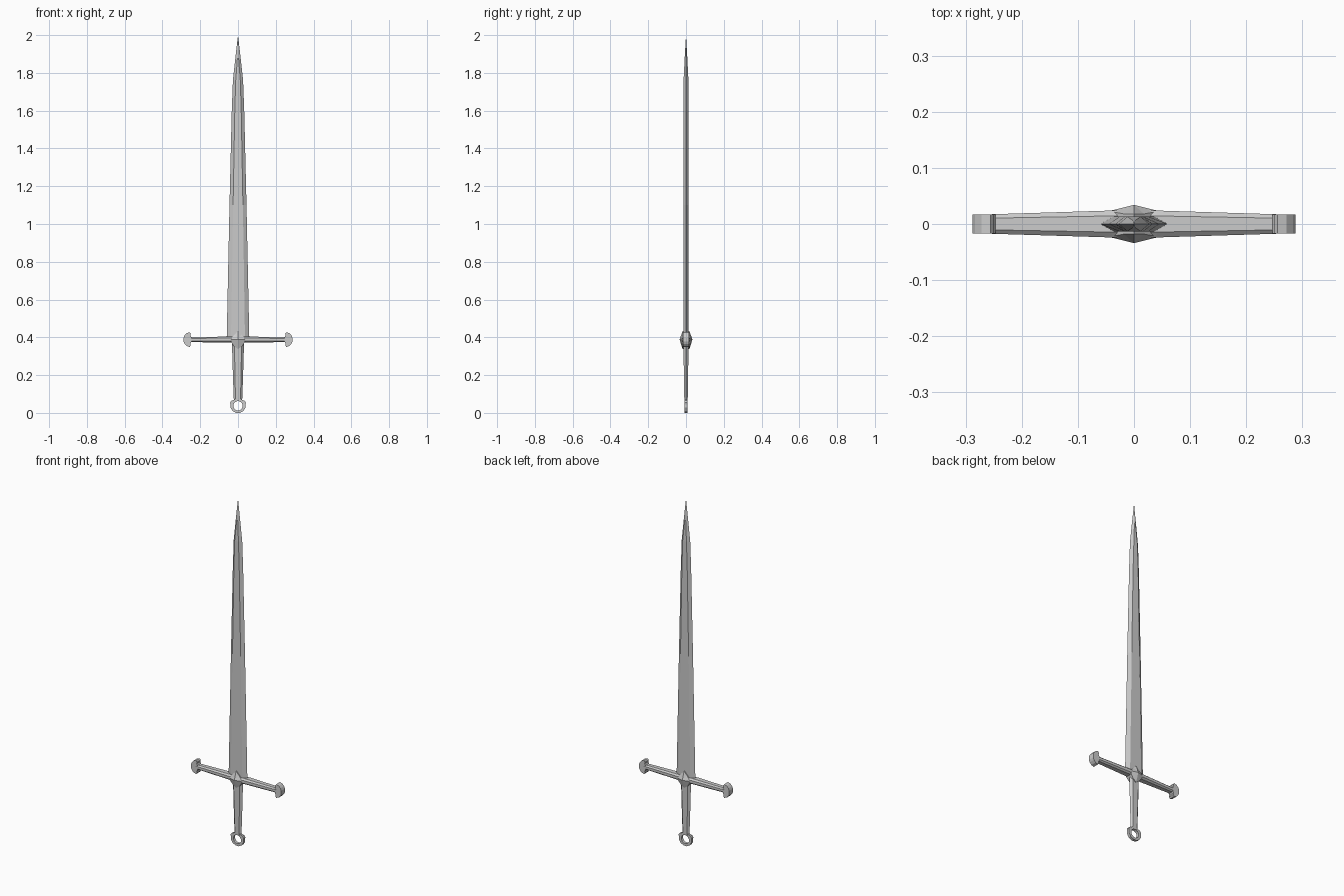
import bpy, bmesh, math

if "Cube" in bpy.data.objects:
    bpy.data.objects.remove(bpy.data.objects["Cube"])


def finish(name, bm):
    bmesh.ops.recalc_face_normals(bm, faces=bm.faces)
    mesh = bpy.data.meshes.new(name)
    bm.to_mesh(mesh)
    bm.free()
    obj = bpy.data.objects.new(name, mesh)
    bpy.context.collection.objects.link(obj)
    return obj


def loft(name, rings, apex=None):
    """Skin equal-sized rings; close with caps, or with a point at the end."""
    bm = bmesh.new()
    vr = [[bm.verts.new(p) for p in r] for r in rings]
    n = len(vr[0])
    for a, b in zip(vr, vr[1:]):
        for i in range(n):
            j = (i + 1) % n
            bm.faces.new((a[i], a[j], b[j], b[i]))
    bm.faces.new(vr[0][::-1])
    if apex:
        tip = bm.verts.new(apex)
        for i in range(n):
            bm.faces.new((vr[-1][i], vr[-1][(i + 1) % n], tip))
    else:
        bm.faces.new(vr[-1])
    return finish(name, bm)


def hex_ring(z, edge, flat, y):
    return [(-edge, 0, z), (-flat, -y, z), (flat, -y, z),
            (edge, 0, z), (flat, y, z), (-flat, y, z)]


def plate(name, profile, depth):
    """Extrude an x-z outline symmetrically in y."""
    bm = bmesh.new()
    face = bm.faces.new([bm.verts.new((x, -depth, z)) for x, z in profile])
    ext = bmesh.ops.extrude_face_region(bm, geom=[face])
    for v in ext["geom"]:
        if isinstance(v, bmesh.types.BMVert):
            v.co.y = depth
    return finish(name, bm)


# Blade: flat-centred hexagonal section, drawn out to a long point
loft("blade", [hex_ring(0.385, 0.060, 0.037, 0.013),
               hex_ring(1.10, 0.045, 0.026, 0.013),
               hex_ring(1.60, 0.033, 0.017, 0.013),
               hex_ring(1.76, 0.027, 0.012, 0.013),
               hex_ring(1.88, 0.014, 0.003, 0.007)], (0, 0, 2.0))

# Grip: flattened handle tapering toward the ring
loft("grip", [hex_ring(0.062, 0.022, 0.013, 0.009),
              hex_ring(0.20, 0.027, 0.016, 0.011),
              hex_ring(0.37, 0.032, 0.019, 0.014)])

# Crossguard bar: eight-sided, thickening toward the middle
CZ = 0.388


def bar_ring(x, y, h):
    return [(x, sy * y * a, CZ + sz * h * b) for sy, sz, a, b in
            ((-1, -1, 1, .5), (-1, 1, 1, .5), (-1, 1, .6, 1), (1, 1, .6, 1),
             (1, 1, 1, .5), (1, -1, 1, .5), (1, -1, .6, 1), (-1, -1, .6, 1))]


loft("crossguard", [bar_ring(x, y, h) for x, y, h in
                    ((-0.265, 0.017, 0.013), (-0.04, 0.024, 0.016),
                     (0.04, 0.024, 0.016), (0.265, 0.017, 0.013))])

# Guard boss: pointed diamond on both faces
bm = bmesh.new()
rim = [(-0.045, CZ), (-0.022, 0.353), (0, 0.338), (0.022, 0.353),
       (0.045, CZ), (0.018, 0.415), (0, 0.434), (-0.018, 0.415)]
sides = []
for s in (-1, 1):
    ring = [bm.verts.new((x, s * (0.023 if abs(z - CZ) < .01 else 0.018), z)) for x, z in rim]
    peak = bm.verts.new((0, s * 0.034, CZ))
    for i in range(8):
        bm.faces.new((ring[i], ring[(i + 1) % 8], peak))
    sides.append(ring)
for i in range(8):
    j = (i + 1) % 8
    bm.faces.new((sides[0][i], sides[0][j], sides[1][j], sides[1][i]))
finish("guard_boss", bm)

# Flared crescent finials on both ends of the guard
half = [(0.247, 0.013), (0.252, 0.021), (0.250, 0.031), (0.256, 0.039),
        (0.272, 0.034), (0.283, 0.022), (0.288, 0.010)]
outline = half + [(x, -z) for x, z in reversed(half)]
for label, s in (("left", -1), ("right", 1)):
    plate(label + "_guard_finial", [(s * x, CZ + z) for x, z in outline], 0.0172)

# Ring pommel: ten-sided open ring
N, RZ = 12, 0.0375
bm = bmesh.new()
loops = []
for i in range(N):
    a = 2 * math.pi * (i + 0.5) / N
    c, s = math.cos(a), math.sin(a)
    k = 0.0375 / math.cos(math.pi / N)
    sec = [(0.041, k, -0.008), (0.041, k, 0.008),
           (0.025, 0.025, 0.008), (0.025, 0.025, -0.008)]
    loops.append([bm.verts.new((rx * c, y, RZ + rz * s)) for rx, rz, y in sec])
for i in range(N):
    a, b = loops[i], loops[(i + 1) % N]
    for j in range(4):
        k = (j + 1) % 4
        bm.faces.new((a[j], b[j], b[k], a[k]))
ring = finish("pommel_ring", bm)
low = min(v.co.z for v in ring.data.vertices)
for v in ring.data.vertices:
    v.co.z -= low

# Small shoulders where the ring meets the grip
for label, s in (("left", -1), ("right", 1)):
    plate(label + "_pommel_shoulder",
          [(s * x, z) for x, z in ((0.012, 0.068), (0.022, 0.068), (0.034, 0.065),
                                   (0.042, 0.054), (0.038, 0.040), (0.026, 0.050),
                                   (0.014, 0.060))], 0.008)
